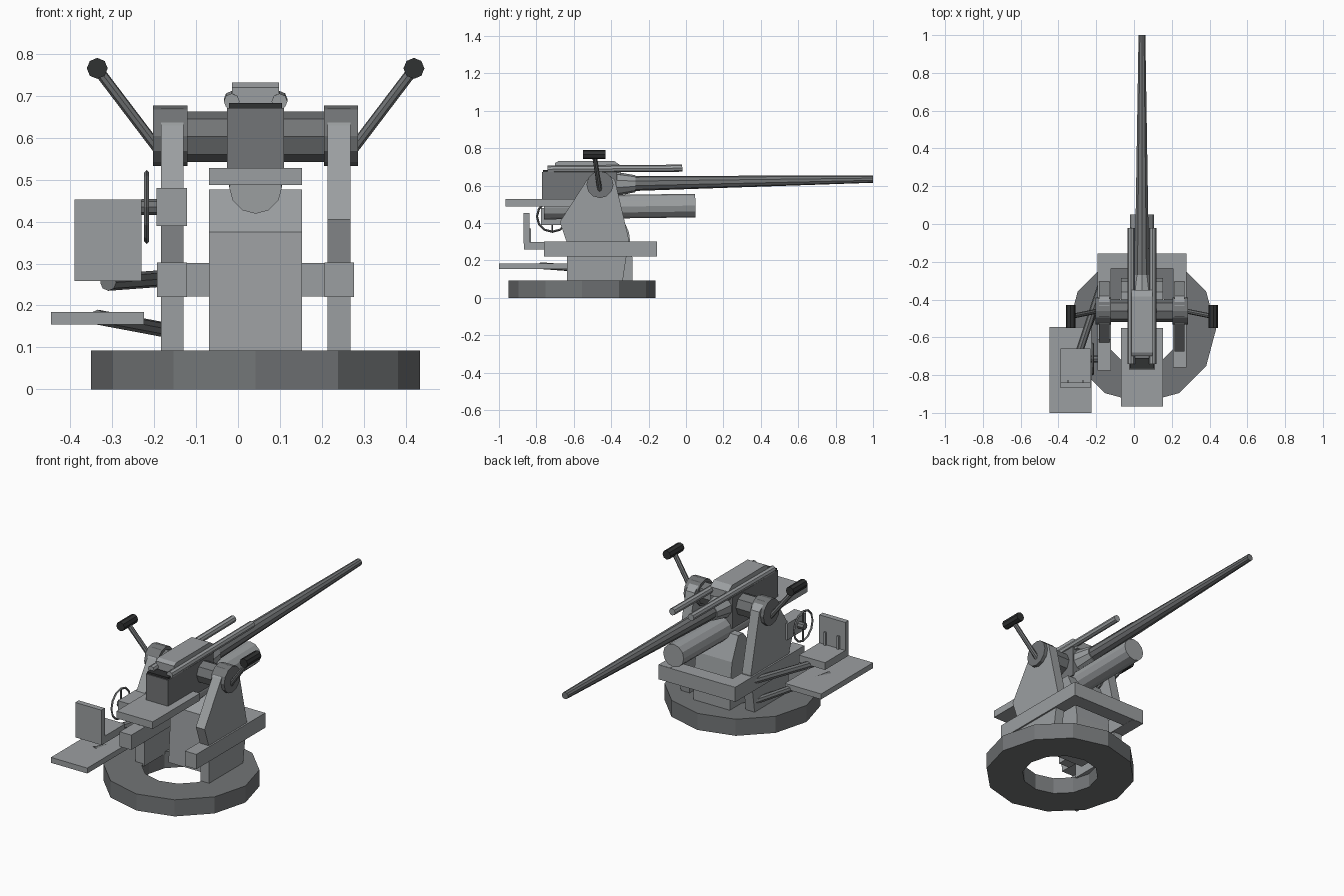
import bpy, bmesh, math
from mathutils import Vector, Matrix

if "Cube" in bpy.data.objects:
    bpy.data.objects.remove(bpy.data.objects["Cube"])

CX = 0.042  # the mount's own centre line


def material(name, v):
    m = bpy.data.materials.new(name)
    m.diffuse_color = (v, v * 1.05, v * 1.08, 1)
    m.use_nodes = True
    m.node_tree.nodes["Principled BSDF"].inputs["Base Color"].default_value = m.diffuse_color
    return m


LIGHT = material("light_grey", 0.33)
STEEL = material("gun_steel", 0.17)
BLACK = material("black_rubber", 0.03)


def finish(bm, name, mat):
    bmesh.ops.recalc_face_normals(bm, faces=bm.faces)
    me = bpy.data.meshes.new(name)
    bm.to_mesh(me)
    bm.free()
    me.materials.append(mat)
    ob = bpy.data.objects.new(name, me)
    bpy.context.collection.objects.link(ob)
    return ob


def box(name, x, y, z, mat=LIGHT):
    bm = bmesh.new()
    bmesh.ops.create_cube(bm, size=1)
    for v in bm.verts:
        v.co = [(a + b) / 2 + c * (b - a) for (a, b), c in zip((x, y, z), v.co)]
    return finish(bm, name, mat)


def rod(name, a, b, r1, r2=None, n=8, mat=LIGHT):
    a, b = Vector(a), Vector(b)
    bm = bmesh.new()
    bmesh.ops.create_cone(bm, cap_ends=True, segments=n, radius1=r1,
                          radius2=r1 if r2 is None else r2, depth=(b - a).length)
    rot = (b - a).to_track_quat('Z', 'Y').to_matrix().to_4x4()
    bm.transform(Matrix.Translation((a + b) / 2) @ rot)
    return finish(bm, name, mat)


def plate(name, yz, x0, x1, mat=LIGHT):
    bm = bmesh.new()
    face = bm.faces.new([bm.verts.new((x0, y, z)) for y, z in yz])
    ext = bmesh.ops.extrude_face_region(bm, geom=[face])
    bmesh.ops.translate(bm, vec=(x1 - x0, 0, 0),
                        verts=[v for v in ext['geom'] if isinstance(v, bmesh.types.BMVert)])
    return finish(bm, name, mat)


def lathe(name, profile, n, matrix, mat=LIGHT):
    # closed (radius, height) loop swept around z
    bm = bmesh.new()
    rings = [[bm.verts.new((r * math.cos(t), r * math.sin(t), z)) for r, z in profile]
             for t in (2 * math.pi * i / n for i in range(n))]
    k = len(profile)
    for i in range(n):
        a, b = rings[i], rings[(i + 1) % n]
        for j in range(k):
            bm.faces.new((a[j], a[(j + 1) % k], b[(j + 1) % k], b[j]))
    bm.transform(matrix)
    return finish(bm, name, mat)


# Base ring and central pedestal
lathe("base_ring", [(0.2, 0), (0.393, 0), (0.393, 0.092), (0.2, 0.092)], 12,
      Matrix.Translation((CX, -0.555, 0)), STEEL)
plate("pedestal", [(-0.51, 0.07), (-0.49, 0.375), (-0.40, 0.477), (-0.36, 0.477),
                   (-0.305, 0.35), (-0.285, 0.2), (-0.285, 0.07)], CX - 0.111, CX + 0.111)

# Both sides: frames, beams, trunnion hubs, handles
frame = [(-0.635, 0.08), (-0.635, 0.29), (-0.675, 0.405), (-0.53, 0.63), (-0.49, 0.67),
         (-0.43, 0.67), (-0.38, 0.63), (-0.305, 0.31), (-0.34, 0.08)]
for s, side in ((-1, "left"), (1, "right")):
    X = lambda d: CX + s * d
    plate(side + "_frame", frame, X(0.172), X(0.226))
    box(side + "_beam", sorted((X(0.164), X(0.235))), (-0.76, -0.157), (0.22, 0.302))
    rod(side + "_trunnion_hub", (X(0.163), -0.46, 0.605), (X(0.245), -0.46, 0.605),
        0.072, n=12, mat=STEEL)
    rod(side + "_handle", (X(0.23), -0.46, 0.57), (X(0.378), -0.49, 0.765), 0.013, mat=STEEL)
    rod(side + "_grip", (X(0.378), -0.55, 0.766), (X(0.378), -0.43, 0.766), 0.025, mat=BLACK)
    rod(side + "_top_tube", (X(0.057), -0.74, 0.687), (X(0.057), -0.02, 0.693), 0.019)
box("front_crossbar", (CX - 0.235, CX + 0.235), (-0.236, -0.155), (0.221, 0.301))
rod("trunnion_shaft", (CX - 0.17, -0.46, 0.603), (CX + 0.17, -0.46, 0.603), 0.06, mat=STEEL)

# Gun: breech, barrel, recoil cylinder, cover, loading tray
box("breech", (CX - 0.068, CX + 0.068), (-0.77, -0.37), (0.50, 0.672), STEEL)
box("breech_latch", (CX - 0.063, CX + 0.063), (-0.765, -0.71), (0.665, 0.683), BLACK)
plate("breech_cover", [(-0.70, 0.66), (-0.70, 0.72), (-0.68, 0.732), (-0.385, 0.732),
                       (-0.35, 0.708), (-0.35, 0.66)], CX - 0.056, CX + 0.056)
rod("barrel_collar", (CX, -0.40, 0.608), (CX, -0.27, 0.61), 0.07, 0.045, n=10)
rod("barrel", (CX, -0.37, 0.61), (CX, 1.0, 0.634), 0.042, 0.019, n=10, mat=STEEL)
rod("recoil_cylinder", (CX, -0.76, 0.482), (CX, 0.05, 0.493), 0.063, n=12)
box("loading_tray", (CX - 0.111, CX + 0.111), (-0.965, -0.55), (0.488, 0.528))

# Elevating handwheel and its gearbox
box("handwheel_gearbox", (-0.194, -0.122), (-0.775, -0.61), (0.39, 0.48))
wheel = Matrix.Translation((-0.218, -0.715, 0.435)) @ Matrix.Rotation(math.pi / 2, 4, 'Y')
lathe("handwheel", [(0.076, 0), (0.082, -0.006), (0.088, 0), (0.082, 0.006)], 12, wheel, STEEL)
rod("handwheel_shaft", (-0.23, -0.715, 0.435), (-0.18, -0.715, 0.435), 0.019, mat=STEEL)
rod("handwheel_spoke", (-0.218, -0.715, 0.355), (-0.218, -0.715, 0.515), 0.005, n=6, mat=STEEL)

# Gunner's seat, footplate and support arms
box("seat", (-0.39, -0.23), (-0.865, -0.66), (0.258, 0.298))
box("seat_back", (-0.39, -0.23), (-0.868, -0.838), (0.29, 0.453))
for i, x in enumerate((-0.35, -0.27)):
    box(f"seat_back_strut_{i}", (x - 0.006, x + 0.006), (-0.84, -0.828), (0.29, 0.37))
box("footplate", (-0.447, -0.224), (-1.0, -0.545), (0.154, 0.184))
rod("seat_arm", (-0.175, -0.33, 0.265), (-0.31, -0.74, 0.255), 0.02, mat=STEEL)
rod("footplate_arm", (-0.165, -0.35, 0.14), (-0.335, -0.78, 0.172), 0.018, mat=STEEL)
